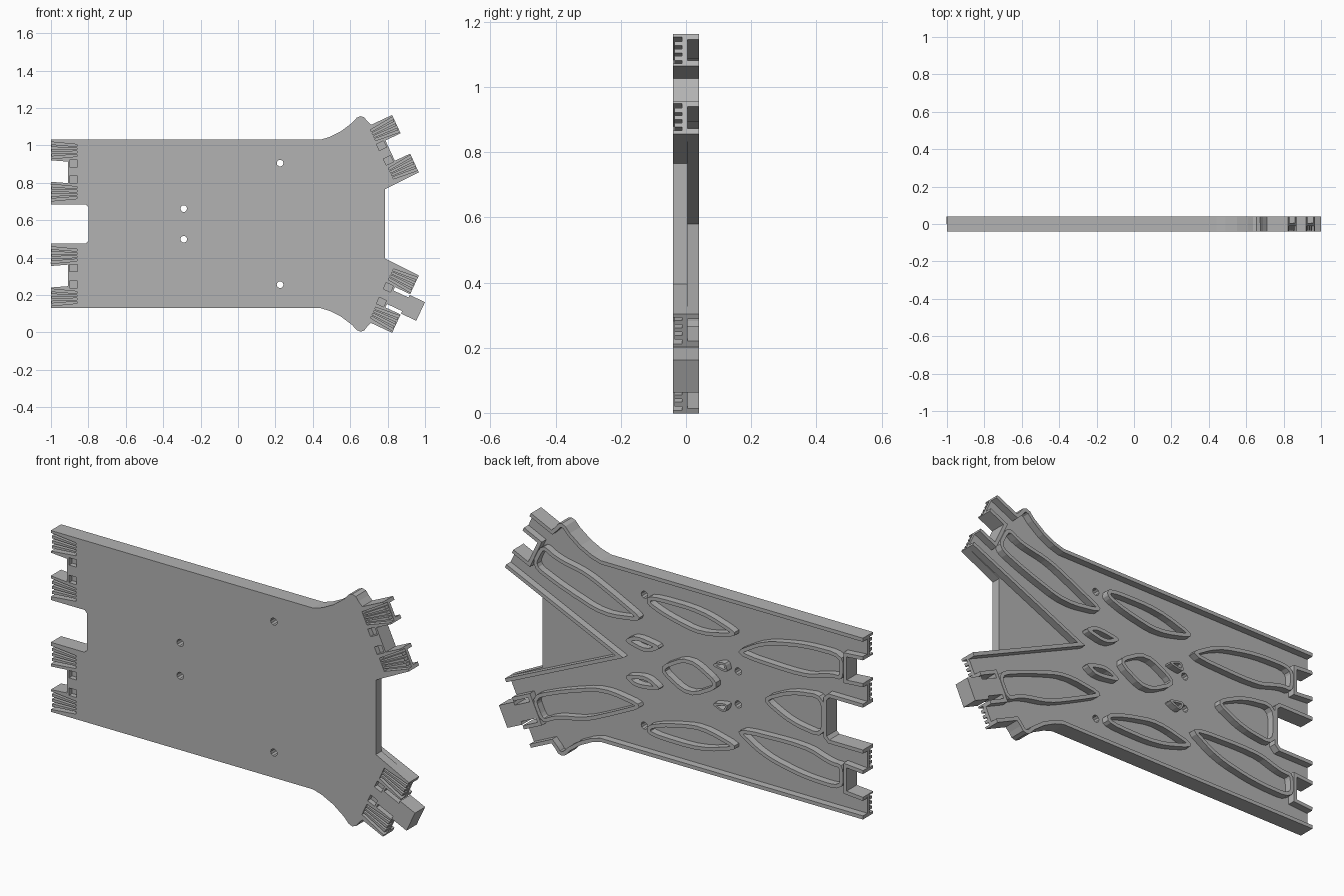
import bpy, bmesh, math
from mathutils import Vector

if "Cube" in bpy.data.objects:
    bpy.data.objects.remove(bpy.data.objects["Cube"], do_unlink=True)

MID = 0.58                          # height of the symmetry line
FRONT, FLOOR, BACK = -0.04, 0.005, 0.04

grey = bpy.data.materials.new("plain grey")
grey.use_nodes = True
grey.diffuse_color = (0.45, 0.45, 0.45, 1)
grey.node_tree.nodes["Principled BSDF"].inputs["Base Color"].default_value = (0.45, 0.45, 0.45, 1)


def flip(pts):
    return [(x, -u) for x, u in reversed(pts)]


def prism(bm, pts, y0, y1):
    """Closed solid from an outline in the upright plane."""
    a = [bm.verts.new((x, y0, u + MID)) for x, u in pts]
    b = [bm.verts.new((x, y1, u + MID)) for x, u in pts]
    bm.faces.new(a)
    bm.faces.new(b[::-1])
    for i in range(len(pts)):
        j = (i + 1) % len(pts)
        bm.faces.new((a[j], a[i], b[i], b[j]))


def rounded(pts, steps=2):
    """Corner cutting of a closed loop."""
    for _ in range(steps):
        new = []
        for i, p in enumerate(pts):
            a, b = Vector(p), Vector(pts[(i + 1) % len(pts)])
            new += [tuple(a.lerp(b, 0.2)), tuple(a.lerp(b, 0.8))]
        pts = new
    return pts


def wall(bm, pts, closed=False, w=0.018):
    """Upright band whose thickness lies to the left of its path."""
    n, side = len(pts), []
    for i, p in enumerate(pts):
        p = Vector(p)
        prev = Vector(pts[i - 1]) if closed or i else None
        nxt = Vector(pts[(i + 1) % n]) if closed or i < n - 1 else None
        d1 = (p - prev).normalized() if prev is not None else (nxt - p).normalized()
        d2 = (nxt - p).normalized() if nxt is not None else d1
        n1, n2 = Vector((-d1.y, d1.x)), Vector((-d2.y, d2.x))
        m = (n1 + n2).normalized()
        side.append(p + m * w / max(0.4, m.dot(n1)))
    rings = []
    for p, q in zip(pts, side):
        rings.append([bm.verts.new((a, y, b + MID)) for (a, b), y in
                      ((p, FLOOR - 0.004), (p, BACK), (q, BACK), (q, FLOOR - 0.004))])
    for i in range(n if closed else n - 1):
        r, s = rings[i], rings[(i + 1) % n]
        for k in range(4):
            l = (k + 1) % 4
            bm.faces.new((r[k], r[l], s[l], s[k]))
    if not closed:
        bm.faces.new(rings[0][::-1])
        bm.faces.new(rings[-1])


def finish(bm, name):
    bmesh.ops.recalc_face_normals(bm, faces=bm.faces)
    me = bpy.data.meshes.new(name)
    bm.to_mesh(me)
    bm.free()
    me.materials.append(grey)
    ob = bpy.data.objects.new(name, me)
    bpy.context.collection.objects.link(ob)
    return ob


# Track end frames: end centre and outward angle
ANG = math.radians(25)
ENDS = [((-1, 0.28), math.pi), ((-1, -0.28), math.pi),
        ((0.895, 0.43), ANG), ((0.895, -0.43), -ANG)]


def at(end, along, lat):
    (x, u), a = end
    return (x + along * math.cos(a) - lat * math.sin(a),
            u + along * math.sin(a) + lat * math.cos(a))


# Outline pieces of the upper half
branch = ENDS[2]
top_edge = [(-1, 0.45), (0.44, 0.45), (0.49, 0.465), (0.55, 0.495), (0.61, 0.54), (0.635, 0.568),
            (0.655, 0.576), (0.675, 0.57), (0.69, 0.55), at(branch, -0.125, 0.168), at(branch, 0, 0.168)]
fork_gap = [at(branch, 0, 0.06), at(branch, -0.09, 0.06), at(branch, -0.09, -0.06), at(branch, 0, -0.06)]
inner_tip = at(branch, 0, -0.17)
left_gap = [(-1, 0.225), (-0.91, 0.218), (-0.91, 0.333), (-1, 0.34)]
notch = [(-1, -0.105), (-0.815, -0.105), (-0.8, -0.09), (-0.8, 0.09), (-0.815, 0.105), (-1, 0.105)]

# Base plate
upper = top_edge + fork_gap + [inner_tip, (0.785, 0.185)]
bm = bmesh.new()
prism(bm, upper + flip(upper) + flip(left_gap) + notch + left_gap, FRONT, FLOOR)
plate = finish(bm, "base_plate")

# Cutter: prong pockets, small sockets and screw holes
bm = bmesh.new()
for end in ENDS:
    for s in (-1, 1):
        c = s * 0.113
        prism(bm, [at(end, 0.02, c - 0.047), at(end, 0.02, c + 0.047),
                   at(end, -0.138, c + 0.032), at(end, -0.138, c - 0.032)], FRONT - 0.02, -0.012)
        prism(bm, [at(end, a, s * b) for a, b in
                   ((-0.1, 0.025), (-0.1, 0.062), (-0.142, 0.062), (-0.142, 0.025))], FRONT - 0.02, -0.015)
for x, u in ((-0.29, 0.082), (0.225, 0.325)):
    for s in (-1, 1):
        prism(bm, [(x + 0.018 * math.cos(k * math.pi / 5), s * u + 0.018 * math.sin(k * math.pi / 5))
                   for k in range(10)], FRONT - 0.02, BACK + 0.02)
cutter = finish(bm, "pocket_cutter")
cutter.hide_render = True
cut = plate.modifiers.new("pockets", "BOOLEAN")
cut.operation, cut.solver, cut.object = "DIFFERENCE", "EXACT", cutter
deps = bpy.context.evaluated_depsgraph_get()
cut_mesh = bpy.data.meshes.new_from_object(plate.evaluated_get(deps))
plate.modifiers.clear()
plate.data = cut_mesh
bpy.data.objects.remove(cutter, do_unlink=True)

# Tapering ridges inside the prong pockets
bm = bmesh.new()
for end in ENDS:
    for s in (-1, 1):
        for k in (-1, 0, 1):
            a, b = s * 0.113 + k * 0.025, s * 0.113 + k * 0.017
            prism(bm, [at(end, -0.004, a - 0.007), at(end, -0.004, a + 0.007),
                       at(end, -0.139, b + 0.004), at(end, -0.139, b - 0.004)], -0.036, -0.011)
finish(bm, "prong_ridges")

# Outer walls on the back
bm = bmesh.new()
for path in (top_edge, fork_gap, left_gap):
    wall(bm, path[::-1])
    wall(bm, flip(path)[::-1])
wall(bm, notch[::-1])
wall(bm, [inner_tip, (0.36, 0), (inner_tip[0], -inner_tip[1])][::-1])
finish(bm, "outer_walls")

# Rims of the islands between the wheel grooves
islands = {
    "left_island": [(-0.27, 0.18), (-0.45, 0.29), (-0.67, 0.335), (-0.89, 0.34),
                    (-0.89, 0.21), (-0.82, 0.21), (-0.68, 0.165)],
    "long_island": [(0.18, 0.35), (-0.11, 0.353), (-0.34, 0.28), (-0.11, 0.222), (0.08, 0.26), (0.19, 0.3)],
    "fork_island": [at(branch, -0.11, 0.07), (0.68, 0.4), (0.52, 0.37), (0.37, 0.3), (0.19, 0.21),
                    (0.43, 0.175), (0.66, 0.25), at(branch, -0.11, -0.07)],
    "small_island": [(0.32, 0.085), (0.25, 0.13), (0.1, 0.108), (0.19, 0.055)],
    "tiny_island": [(-0.16, 0.095), (-0.24, 0.13), (-0.26, 0.075)],
}
for name, pts in islands.items():
    bm = bmesh.new()
    w = 0.01 if name == "tiny_island" else 0.018
    wall(bm, rounded(pts), True, w)
    wall(bm, rounded(flip(pts)), True, w)
    finish(bm, name + "_rims")

# Central diamond and the island beside the notch
bm = bmesh.new()
wall(bm, rounded([(0.14, 0), (-0.04, 0.105), (-0.23, 0), (-0.04, -0.105)]), True)
wall(bm, rounded([(-0.43, 0), (-0.6, 0.085), (-0.79, 0.11), (-0.79, -0.11), (-0.6, -0.085)]), True)
finish(bm, "middle_rims")

# Connector tab on the lower branch
bm = bmesh.new()
prism(bm, [at(ENDS[3], a, b) for a, b in
           ((-0.1, -0.04), (0, -0.04), (0, -0.055), (0.09, -0.055),
            (0.09, 0.055), (0, 0.055), (0, 0.04), (-0.1, 0.04))], FRONT, BACK)
finish(bm, "connector_tab")
